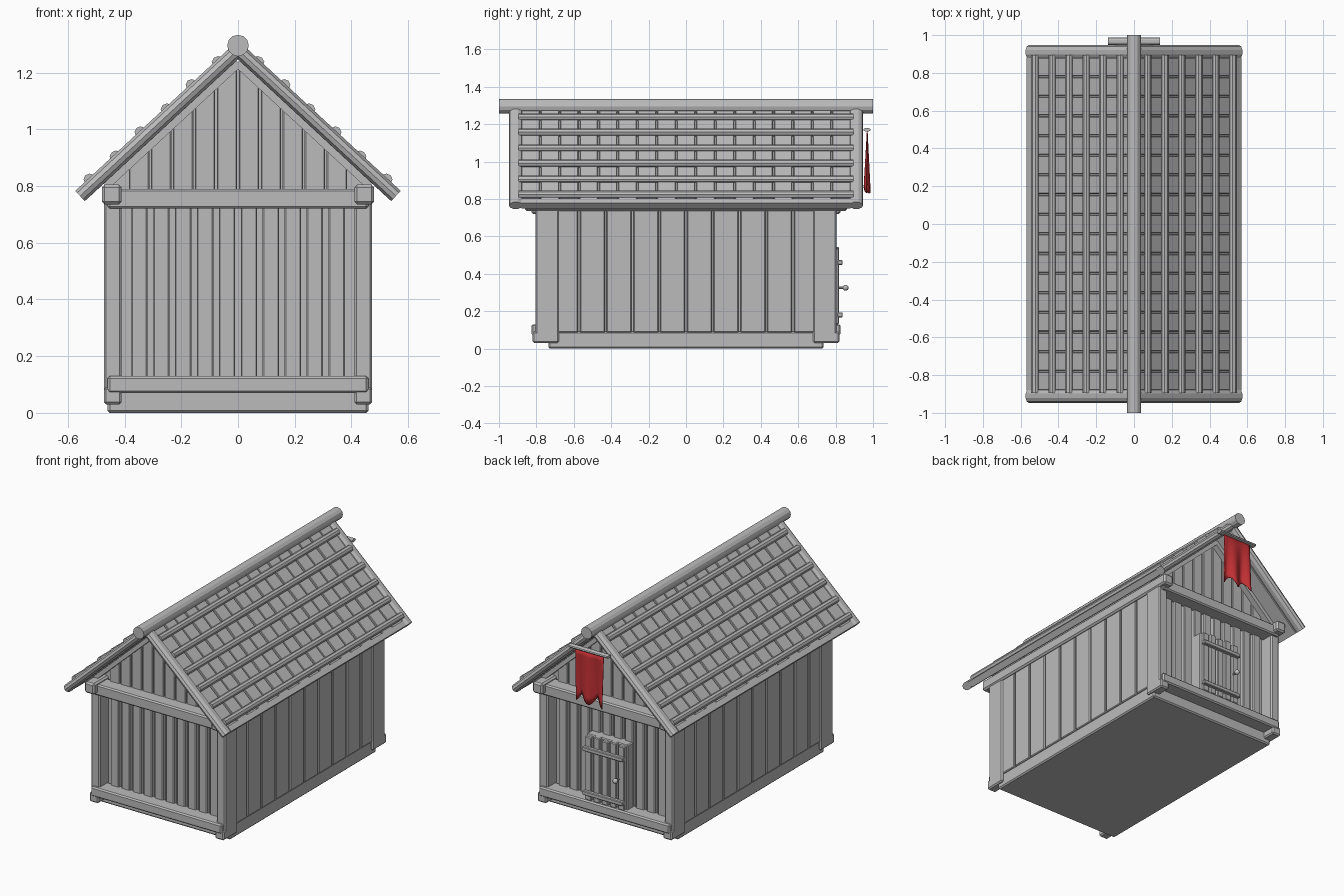
import bpy, bmesh, math
from mathutils import Matrix, Vector

cube = bpy.data.objects.get("Cube")
if cube:
    bpy.data.objects.remove(cube, do_unlink=True)


def material(name, rgb):
    m = bpy.data.materials.new(name)
    m.use_nodes = True
    m.diffuse_color = (*rgb, 1)
    m.node_tree.nodes["Principled BSDF"].inputs["Base Color"].default_value = (*rgb, 1)
    return m


WOOD = material("grey wood", (0.5, 0.5, 0.5))
CLOTH = material("red cloth", (0.55, 0.03, 0.035))

# Roof slope: ridge height, pitch and length down the slope
RIDGE, PITCH = 1.28, math.atan(0.925)
SLOPE = 0.557 / math.cos(PITCH)


def finish(name, bm, mat=WOOD, bevel=0.0, smooth=False):
    bmesh.ops.recalc_face_normals(bm, faces=bm.faces)
    mesh = bpy.data.meshes.new(name)
    bm.to_mesh(mesh)
    bm.free()
    mesh.materials.append(mat)
    ob = bpy.data.objects.new(name, mesh)
    bpy.context.collection.objects.link(ob)
    if bevel:
        mod = ob.modifiers.new("worn edges", "BEVEL")
        mod.width, mod.segments = bevel, 1
    if smooth:
        bpy.ops.object.select_all(action="DESELECT")
        ob.select_set(True)
        bpy.context.view_layer.objects.active = ob
        bpy.ops.object.shade_smooth_by_angle(angle=math.radians(40))
    return ob


def box(bm, x, y, z, place=Matrix()):
    """Box from three (low, high) ranges."""
    mid = Vector([sum(r) / 2 for r in (x, y, z)])
    size = [r[1] - r[0] for r in (x, y, z)]
    bmesh.ops.create_cube(bm, size=1, matrix=place @ Matrix.Translation(mid) @ Matrix.Diagonal((*size, 1)))


def log(bm, place, length, rx, ry, sides=12):
    """Elliptical log along the local z axis."""
    bmesh.ops.create_cone(bm, cap_ends=True, segments=sides, radius1=1, radius2=1, depth=1,
                          matrix=place @ Matrix.Diagonal((rx, ry, length, 1)))


def slope_frame(side):
    """Local x runs down the roof slope, local z points out of it."""
    return Matrix.Translation((0, 0, RIDGE)) @ Matrix.Diagonal((side, 1, 1, 1)) @ Matrix.Rotation(PITCH, 4, "Y")


def prism(bm, outline, y0, y1):
    """Extrude an x-z outline from y0 to y1."""
    face = bm.faces.new([bm.verts.new((x, y0, z)) for x, z in outline])
    ext = bmesh.ops.extrude_face_region(bm, geom=[face])["geom"]
    bmesh.ops.translate(bm, vec=(0, y1 - y0, 0), verts=[v for v in ext if isinstance(v, bmesh.types.BMVert)])


def gable_top(x):
    return 1.235 - 0.925 * abs(x)


# Floor base and inner body
bm = bmesh.new()
box(bm, (-0.46, 0.46), (-0.735, 0.735), (0, 0.09))
finish("floor_base", bm, bevel=0.008)
bm = bmesh.new()
prism(bm, [(-0.44, 0.05), (0.44, 0.05), (0.44, gable_top(0.44)), (0, gable_top(0)), (-0.44, gable_top(0.44))], -0.715, 0.715)
finish("inner_walls", bm)

# Corner posts, plates along the sides, and sill ends
posts, plates, sills = bmesh.new(), bmesh.new(), bmesh.new()
for s in (-1, 1):
    xs = sorted((s * 0.41, s * 0.473))
    box(plates, sorted((s * 0.41, s * 0.48)), (-0.86, 0.86), (0.735, 0.805))
    for e in (-1, 1):
        box(posts, xs, sorted((e * 0.68, e * 0.805)), (0.03, 0.75))
        box(sills, xs, sorted((e * 0.7, e * 0.82)), (0.03, 0.09))
finish("corner_posts", posts, bevel=0.008)
finish("wall_plates", plates, bevel=0.01)
finish("sill_ends", sills, bevel=0.008)

# Cross beams on both gable ends
bm = bmesh.new()
for e in (-1, 1):
    box(bm, (-0.46, 0.46), sorted((e * 0.72, e * 0.825)), (0.07, 0.13))
    box(bm, (-0.46, 0.46), sorted((e * 0.72, e * 0.825)), (0.72, 0.79))
finish("cross_beams", bm, bevel=0.008)

# Side wall planks
bm = bmesh.new()
for s in (-1, 1):
    for i in range(10):
        y = (i - 4.5) * 0.143
        box(bm, sorted((s * 0.43, s * 0.466)), (y - 0.067, y + 0.067), (0.085, 0.78))
finish("side_planks", bm, bevel=0.005)

# Gable planks: spaced below the beam, closely set above it
lower, upper = bmesh.new(), bmesh.new()
for e in (-1, 1):
    for i in range(-5, 5):
        x = (i + 0.5) * 0.0775
        box(lower, (x - 0.029, x + 0.029), sorted((e * 0.7, e * 0.742)), (0.09, 0.75))
        a, b = x - 0.036, x + 0.036
        prism(upper, [(a, 0.74), (b, 0.74), (b, gable_top(b)), (a, gable_top(a))], e * 0.7, e * 0.742)
finish("lower_gable_planks", lower, bevel=0.005)
finish("upper_gable_planks", upper, bevel=0.004)

# Roof: deck, shingle planks, battens, edge logs and rafters
deck, shingles, battens, edges, rafters = [bmesh.new() for _ in range(5)]
ROWS = 17
for s in (-1, 1):
    frame = slope_frame(s)
    box(deck, (0, SLOPE - 0.02), (-0.88, 0.88), (-0.025, 0.0), frame)
    for i in range(ROWS):
        y = (i - (ROWS - 1) / 2) * 0.104
        box(shingles, (0.01, SLOPE - 0.01), (y - 0.048, y + 0.048), (-0.005, 0.012 + 0.003 * (i % 2)), frame)
    for i in range(6):
        d = (0.06 + 0.09 * i) / math.cos(PITCH)
        place = frame @ Matrix.Translation((d, 0, 0.02)) @ Matrix.Rotation(math.pi / 2, 4, "X")
        log(battens, place, 1.79, 0.021, 0.017 + 0.004 * (i % 2), 8)
    box(edges, (SLOPE - 0.035, SLOPE), (-0.88, 0.88), (-0.022, 0.018), frame)
    for e in (-1, 1):
        place = frame @ Matrix.Translation((SLOPE / 2, e * 0.91, 0)) @ Matrix.Rotation(math.pi / 2, 4, "Y")
        log(edges, place, SLOPE, 0.026, 0.037, 10)
        box(rafters, (0.03, SLOPE - 0.09), sorted((e * 0.72, e * 0.78)), (-0.05, -0.02), frame)
finish("roof_deck", deck)
finish("roof_shingles", shingles, bevel=0.003)
finish("roof_battens", battens, smooth=False)
finish("roof_edge_logs", edges)
finish("gable_rafters", rafters)

# Ridge log
bm = bmesh.new()
log(bm, Matrix.Translation((0, 0, 1.295)) @ Matrix.Rotation(math.pi / 2, 4, "X"), 2.0, 0.038, 0.038)
finish("ridge_log", bm)

# Back door: slab, planks, cross bars and knob
bm = bmesh.new()
box(bm, (-0.145, 0.145), (0.72, 0.795), (0.12, 0.54))
finish("door_slab", bm, bevel=0.006)
bm = bmesh.new()
for i in range(5):
    x = (i - 2) * 0.058
    box(bm, (x - 0.022, x + 0.022), (0.78, 0.818), (0.13, 0.535 + 0.008 * (i % 2)))
finish("door_planks", bm, bevel=0.005)
bm = bmesh.new()
for z in (0.18, 0.46):
    box(bm, (-0.14, 0.145), (0.81, 0.838), (z - 0.013, z + 0.013))
finish("door_bars", bm, bevel=0.004)
bm = bmesh.new()
bmesh.ops.create_uvsphere(bm, u_segments=12, v_segments=8, radius=0.016, matrix=Matrix.Translation((-0.1, 0.853, 0.325)))
log(bm, Matrix.Translation((-0.1, 0.83, 0.325)) @ Matrix.Rotation(math.pi / 2, 4, "X"), 0.04, 0.006, 0.006, 8)
finish("door_knob", bm, smooth=True)

# Banner rod and hanging cloth with folds that deepen downwards
bm = bmesh.new()
log(bm, Matrix.Translation((0, 0.968, 1.17)) @ Matrix.Rotation(math.pi / 2, 4, "Y"), 0.275, 0.01, 0.02, 10)
finish("banner_rod", bm)
bm = bmesh.new()
bmesh.ops.create_grid(bm, x_segments=16, y_segments=8, size=1)
for v in bm.verts:
    u, t = v.co.x, (1 - v.co.y) / 2
    fold = 0.017 * t * math.sin(u * 5.5 + 0.6)
    hem = 0.31 + 0.025 * math.cos(u * 6.0)
    v.co = (0.1 * u, 0.967 + fold, 1.165 - t * hem)
cloth = finish("banner_cloth", bm, CLOTH, smooth=True)
cloth.modifiers.new("cloth thickness", "SOLIDIFY").thickness = 0.004
